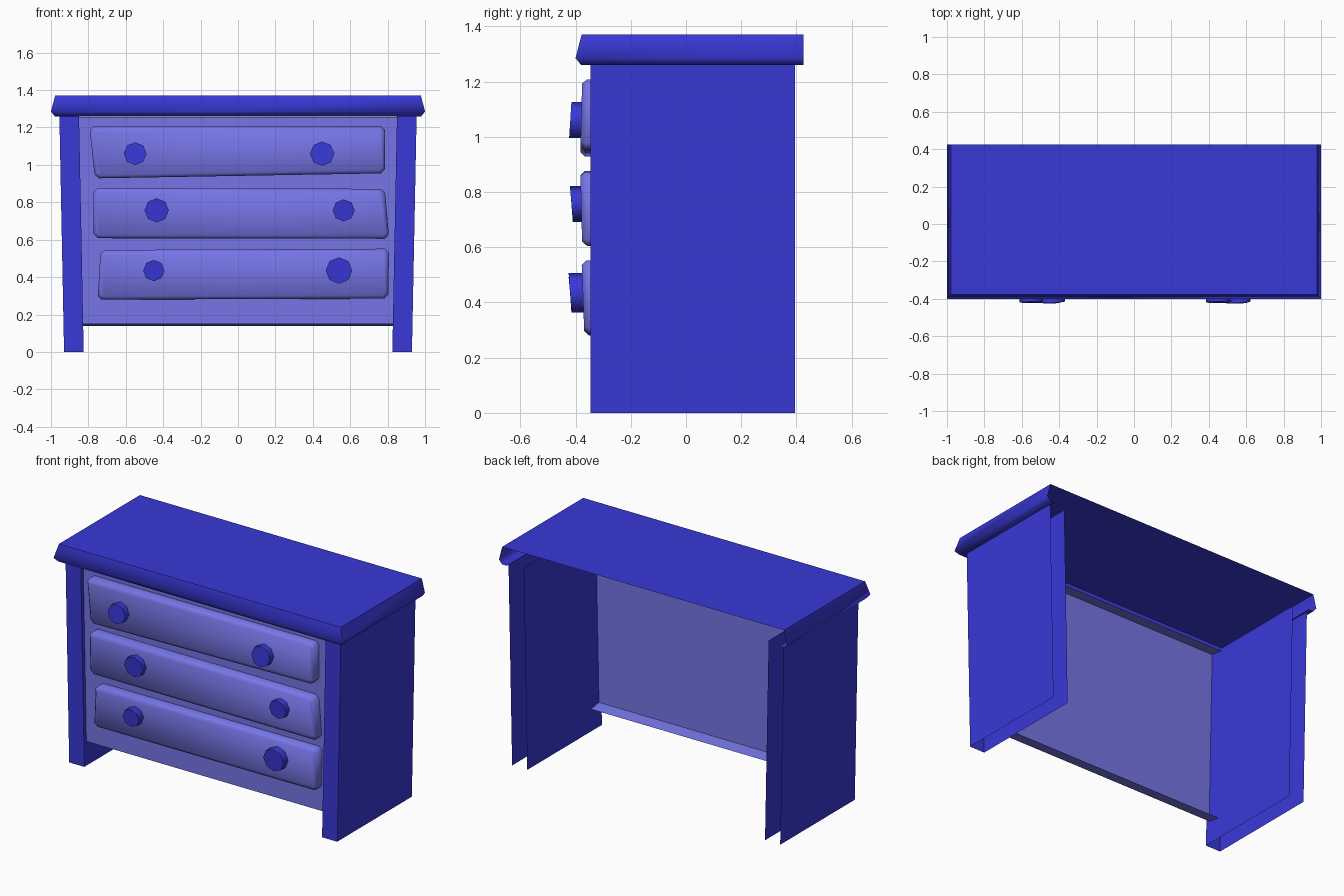
import bpy, bmesh, math

if "Cube" in bpy.data.objects:
    bpy.data.objects.remove(bpy.data.objects["Cube"])


def material(name, rgb):
    m = bpy.data.materials.new(name)
    m.diffuse_color = (*rgb, 1)
    m.use_nodes = True
    m.node_tree.nodes["Principled BSDF"].inputs["Base Color"].default_value = m.diffuse_color
    return m


DARK = material("dark_blue", (0.04, 0.04, 0.68))
LIGHT = material("light_blue", (0.18, 0.18, 0.8))


def loft(name, rings, mat, closed=False, cap=False, angle=30):
    """Skin a list of equal-length point rings, optionally capping the last."""
    bm = bmesh.new()
    rows = [[bm.verts.new(p) for p in ring] for ring in rings]
    n = len(rows[0])
    for a, b in zip(rows, rows[1:]):
        for i in range(n if closed else n - 1):
            j = (i + 1) % n
            bm.faces.new((a[i], a[j], b[j], b[i]))
    if cap:
        bm.faces.new(rows[-1])
    mesh = bpy.data.meshes.new(name)
    bm.to_mesh(mesh)
    bm.free()
    mesh.materials.append(mat)
    ob = bpy.data.objects.new(name, mesh)
    bpy.context.collection.objects.link(ob)
    bpy.ops.object.select_all(action='DESELECT')
    ob.select_set(True)
    bpy.context.view_layer.objects.active = ob
    bpy.ops.object.shade_smooth_by_angle(angle=math.radians(angle))
    return ob


def u_ring(x0, x1, front, back, z):
    """Three sides of a rectangle, open at the back."""
    return [(x0, back, z), (x0, front, z), (x1, front, z), (x1, back, z)]


# Table top: flared edge with a small lip underneath, open at the back
levels = [(0.055, 1.26), (0.02, 1.26), (0.0, 1.285), (0.022, 1.37)]
loft("top", [u_ring(-1 + d, 1 - d, -0.4 + d, 0.425, z) for d, z in levels],
     DARK, cap=True, angle=72)

# Side panels: hollow, leaning slightly outwards, open at back and bottom
for side, s in (("left", -1), ("right", 1)):
    rings = []
    for z, xi, xo in ((0, 0.825, 0.93), (1.26, 0.85, 0.955)):
        x0, x1 = sorted((s * xi, s * xo))
        rings.append(u_ring(x0, x1, -0.345, 0.395, z))
    loft(side + "_side", rings, DARK)

# Front panel with short ledges turned back at bottom and top
profile = [(-0.24, 0.138, 0.828), (-0.32, 0.15, 0.828),
           (-0.32, 1.255, 0.85), (-0.24, 1.245, 0.85)]
loft("front_panel", [[(-x, y, z), (x, y, z)] for y, z, x in profile], LIGHT)


def cut_corners(corners, inset, cut):
    """Shrink a quad by inset and chamfer its corners."""
    cx = sum(c[0] for c in corners) / 4
    cz = sum(c[1] for c in corners) / 4
    q = [(x - math.copysign(inset, x - cx), z - math.copysign(inset, z - cz))
         for x, z in corners]
    out = []
    for i, (x, z) in enumerate(q):
        for k in (i - 1, (i + 1) % 4):
            dx, dz = q[k][0] - x, q[k][1] - z
            l = math.hypot(dx, dz)
            out.append((x + dx / l * cut, z + dz / l * cut))
    return out


# Crooked drawers: corners (top left, bottom left, bottom right, top right),
# front depth at top and bottom, knobs (x, z, radius), knob depth top and bottom
drawers = {
    "top_drawer": ([(-0.795, 1.205), (-0.765, 0.928), (0.787, 0.955), (0.787, 1.208)],
                   (-0.376, -0.383),
                   [(-0.55, 1.06, 0.061), (0.45, 1.06, 0.065)], (-0.415, -0.423)),
    "middle_drawer": ([(-0.772, 0.876), (-0.772, 0.608), (0.808, 0.605), (0.785, 0.872)],
                      (-0.383, -0.376),
                      [(-0.435, 0.757, 0.065), (0.565, 0.757, 0.059)], (-0.42, -0.41)),
    "bottom_drawer": ([(-0.735, 0.545), (-0.75, 0.28), (0.803, 0.285), (0.808, 0.552)],
                      (-0.378, -0.368),
                      [(-0.45, 0.435, 0.057), (0.54, 0.435, 0.071)], (-0.425, -0.415)),
}

for name, (corners, (yt, yb), knobs, (kt, kb)) in drawers.items():
    zt, zb = corners[0][1], corners[1][1]

    def face_y(z):
        return yb + (yt - yb) * (z - zb) / (zt - zb)

    outer = cut_corners(corners, 0, 0.022)
    inner = cut_corners(corners, 0.016, 0.016)
    rings = [[(x, -0.32, z) for x, z in outer],
             [(x, face_y(z) + 0.017, z) for x, z in outer],
             [(x, face_y(z), z) for x, z in inner]]
    loft(name, rings, LIGHT, closed=True, cap=True, angle=80)

    # Eight-sided knobs, slightly tilted
    for side, (kx, kz, r) in zip(("left", "right"), knobs):
        circle = [(kx + r * math.sin(-a), kz + r * math.cos(a))
                  for a in (i * math.tau / 8 for i in range(8))]
        back = [(x, face_y(z) + 0.008, z) for x, z in circle]
        front = [(x, (kt + kb) / 2 + (kt - kb) / 2 * (z - kz) / r, z) for x, z in circle]
        loft(f"{name}_{side}_knob", [back, front], DARK, closed=True, cap=True, angle=50)
